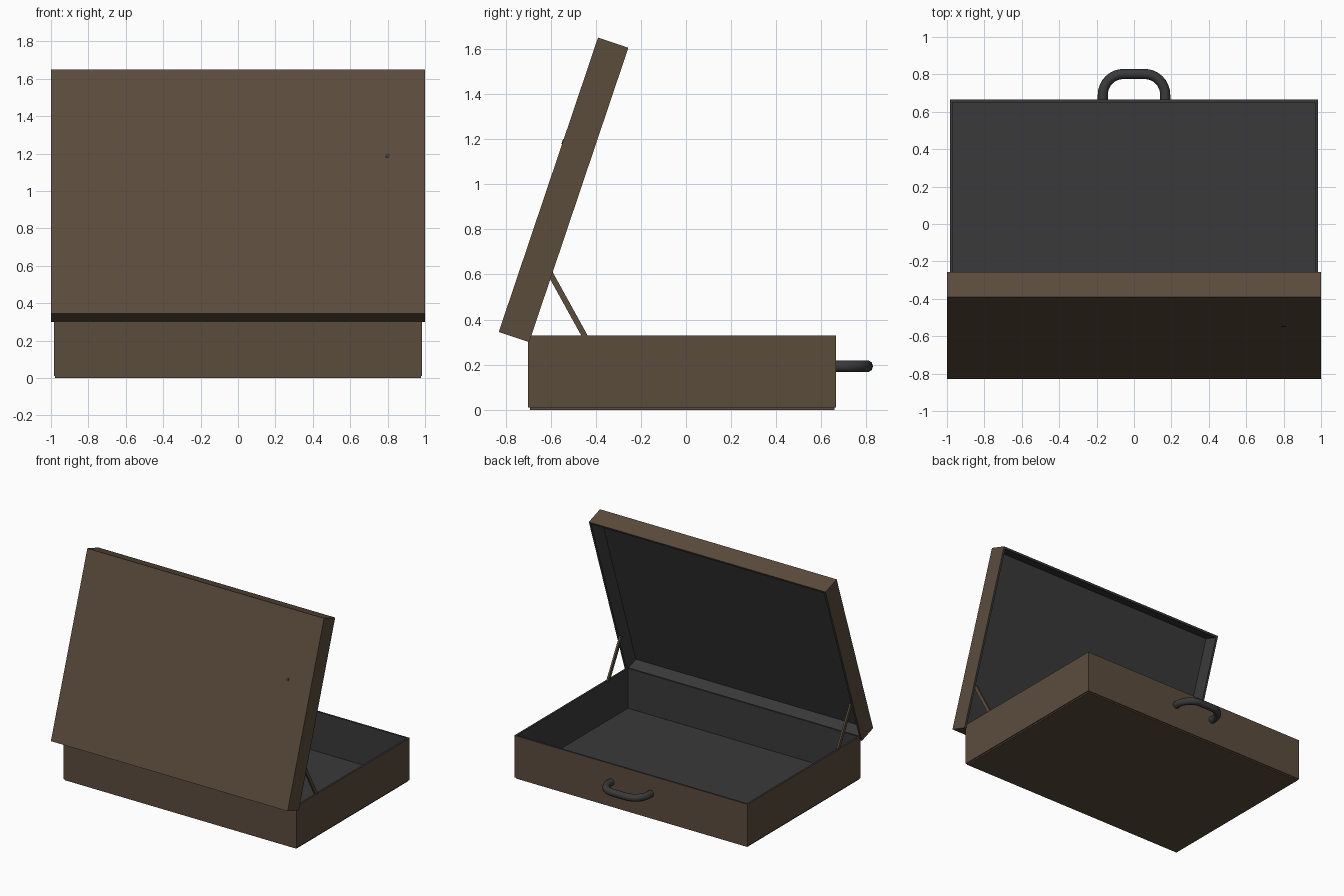
import bpy, bmesh, math
from mathutils import Matrix, Vector

if "Cube" in bpy.data.objects:
    bpy.data.objects.remove(bpy.data.objects["Cube"])


def mat(name, rgb):
    m = bpy.data.materials.new(name)
    m.diffuse_color = (*rgb, 1)
    m.use_nodes = True
    m.node_tree.nodes["Principled BSDF"].inputs["Base Color"].default_value = m.diffuse_color
    return m


BROWN = mat("brown_leather", (0.105, 0.072, 0.046))
DARK = mat("dark_lining", (0.042, 0.042, 0.042))


def finish(bm, name, mats):
    bmesh.ops.recalc_face_normals(bm, faces=bm.faces)
    me = bpy.data.meshes.new(name)
    bm.to_mesh(me)
    bm.free()
    for m in mats:
        me.materials.append(m)
    ob = bpy.data.objects.new(name, me)
    bpy.context.collection.objects.link(ob)
    return ob


def box(name, size, matrix, mats):
    bm = bmesh.new()
    bmesh.ops.create_cube(bm, size=1, matrix=matrix @ Matrix.Diagonal((*size, 1)))
    return finish(bm, name, mats)


def tray(name, size, matrix, wall, depth):
    """Open box: brown shell outside, dark rim and lining inside."""
    sx, sy, sz = size
    bm = bmesh.new()
    bmesh.ops.create_cube(bm, size=1, matrix=Matrix.Translation((0, 0, sz / 2)) @ Matrix.Diagonal((*size, 1)))
    top = max(bm.faces, key=lambda f: f.calc_center_median().z)
    rim = bmesh.ops.inset_region(bm, faces=[top], thickness=wall)["faces"]
    for f in rim:
        f.material_index = 1
    ext = bmesh.ops.extrude_discrete_faces(bm, faces=[top])["faces"][0]
    bmesh.ops.translate(bm, verts=ext.verts, vec=(0, 0, -depth))
    ext.material_index = 1
    for e in ext.edges:
        for f in e.link_faces:
            f.material_index = 1
    bm.transform(matrix)
    return finish(bm, name, [BROWN, DARK])


# lower case and its slightly inset bottom plate
tray("lower_case", (1.97, 1.365, 0.32), Matrix.Translation((0, -0.0175, 0.01)), 0.02, 0.305)
box("bottom_plate", (1.955, 1.35, 0.02), Matrix.Translation((0, -0.0175, 0.01)), [BROWN])

# tilted lid: local y runs up the lid, local z points out of its open side
a = math.atan2(1.305, 0.44)
u = Vector((0, math.cos(a), math.sin(a)))
n = Vector((0, math.sin(a), -math.cos(a)))
corner = Vector((0, -0.83, 0.345))
length = 1.377
mid = corner + u * length / 2
lid_matrix = Matrix(((-1, 0, 0, 0), (0, u.y, n.y, mid.y), (0, u.z, n.z, mid.z), (0, 0, 0, 1)))
tray("lid", (2.0, length, 0.142), lid_matrix, 0.022, 0.117)

# small stud on the outside of the lid
bm = bmesh.new()
bmesh.ops.create_cone(bm, cap_ends=True, segments=12, radius1=0.012, radius2=0.012, depth=0.006,
                      matrix=lid_matrix @ Matrix.Translation((-0.8, 0.202, 0)))
finish(bm, "lid_stud", [DARK])

# lid supports, one on each side
p, q = Vector((0, -0.605, 0.61)), Vector((0, -0.445, 0.32))
d = q - p
tilt = Matrix.Rotation(math.atan2(-d.y, d.z), 4, 'X')
for side, x in (("left", -0.972), ("right", 0.972)):
    c = (p + q) / 2
    box(side + "_lid_support", (0.014, 0.025, d.length), Matrix.Translation((x, c.y, c.z)) @ tilt, [BROWN])

# carrying handle: round tube swept along an arch
cu = bpy.data.curves.new("handle", 'CURVE')
cu.dimensions = '3D'
cu.bevel_depth = 0.027
cu.bevel_resolution = 3
cu.use_fill_caps = True
pts = [(-0.167, 0.66)]
for i in range(9):
    t = math.pi / 2 * i / 8
    pts.append((-0.057 - 0.11 * math.cos(t), 0.69 + 0.112 * math.sin(t)))
pts += [(-x, y) for x, y in reversed(pts)]
sp = cu.splines.new('POLY')
sp.points.add(len(pts) - 1)
for pt, (x, y) in zip(sp.points, pts):
    pt.co = (x, y, 0.193, 1)
cu.materials.append(DARK)
handle = bpy.data.objects.new("handle", cu)
bpy.context.collection.objects.link(handle)
bpy.context.view_layer.objects.active = handle
handle.select_set(True)
bpy.ops.object.convert(target='MESH')
bpy.ops.object.shade_smooth_by_angle(angle=math.radians(50))
